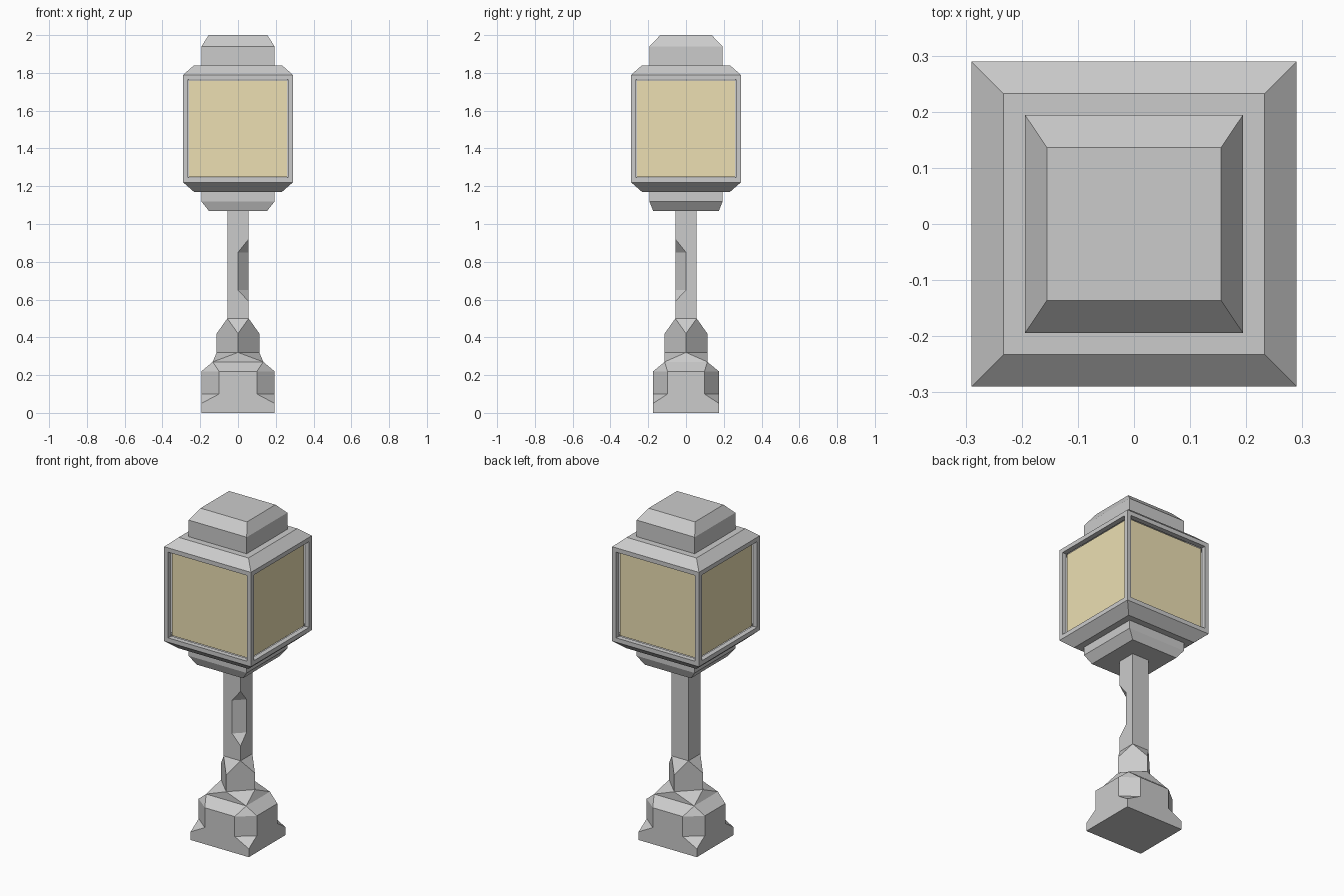
import bpy, bmesh

if "Cube" in bpy.data.objects:
    bpy.data.objects.remove(bpy.data.objects["Cube"])


def rect(x, y, z):
    return [(-x, -y, z), (x, -y, z), (x, y, z), (-x, y, z)]


def diamond(r, z):
    return [(r, 0, z), (0, r, z), (-r, 0, z), (0, -r, z)]


def cut_rect(x, y, cx, cy, z):
    # Rectangle with its four corners cut off
    return [(sx * a, sy * b, z) for sx in (-1, 1) for sy in (-1, 1)
            for a, b in ((cx, y), (x, cy))]


def bands(name, groups):
    """Stack of convex bands, welded into one closed shell."""
    bm = bmesh.new()
    for pts in groups:
        verts = [bm.verts.new(p) for p in pts]
        res = bmesh.ops.convex_hull(bm, input=verts)
        loose = [v for v in verts if v.is_valid and not v.link_faces]
        bmesh.ops.delete(bm, geom=loose, context='VERTS')
    zs = [v.co.z for v in bm.verts]
    lo, hi = min(zs), max(zs)
    # Remove the hidden caps between bands
    caps = []
    for f in bm.faces:
        fz = [v.co.z for v in f.verts]
        if max(fz) - min(fz) < 1e-5 and lo + 1e-4 < fz[0] < hi - 1e-4:
            caps.append(f)
    bmesh.ops.delete(bm, geom=caps, context='FACES')
    bmesh.ops.remove_doubles(bm, verts=bm.verts[:], dist=1e-4)
    bmesh.ops.dissolve_limit(bm, angle_limit=0.01, verts=bm.verts[:], edges=bm.edges[:])
    bmesh.ops.recalc_face_normals(bm, faces=bm.faces[:])
    return finish(name, bm)


def stack(name, rings, inset=None):
    """Loft of rectangles, optionally with recessed open side windows."""
    bm = bmesh.new()
    loops = [[bm.verts.new(p) for p in rect(*r)] for r in rings]
    bm.faces.new(loops[0][::-1])
    bm.faces.new(loops[-1])
    for a, b in zip(loops, loops[1:]):
        for i in range(4):
            j = (i + 1) % 4
            bm.faces.new((a[i], a[j], b[j], b[i]))
    bm.normal_update()
    if inset:
        sides = [f for f in bm.faces if abs(f.normal.z) < 0.01]
        bmesh.ops.inset_individual(bm, faces=sides, thickness=inset[0])
        bmesh.ops.translate(bm, vec=(0, 0, 0), verts=[])
        for f in sides:
            ext = bmesh.ops.extrude_discrete_faces(bm, faces=[f])['faces'][0]
            ext.normal_update()
            bmesh.ops.translate(bm, vec=-ext.normal * inset[1], verts=ext.verts[:])
            bmesh.ops.delete(bm, geom=[ext], context='FACES_ONLY')
    return finish(name, bm)


def finish(name, bm):
    me = bpy.data.meshes.new(name)
    bm.to_mesh(me)
    bm.free()
    ob = bpy.data.objects.new(name, me)
    bpy.context.collection.objects.link(ob)
    return ob


# Post: chipped stone base, diamond neck and square pole with one chipped corner
P, D = 0.0565, 0.113
BX, BY = 0.194, 0.174


def foot(z):
    return cut_rect(BX, BY, 0.1, 0.098, z)


def chipped(z):
    return [(-P, -P, z), (0, -P, z), (P, 0, z), (P, P, z), (-P, P, z)]


neck = rect(0.134, D, 0.27)
bands("post", [
    rect(BX, BY, 0) + rect(BX, BY, 0.05) + foot(0.1),
    foot(0.1) + foot(0.22),
    foot(0.22) + neck,
    neck + diamond(D, 0.32),
    diamond(D, 0.32) + diamond(D, 0.42),
    diamond(D, 0.42) + rect(P, P, 0.5),
    rect(P, P, 0.5) + [(P, -P, 0.59)] + chipped(0.65),
    chipped(0.65) + chipped(0.85),
    chipped(0.85) + [(P, -P, 0.92)] + rect(P, P, 1.07),
])

# Collar under the lantern
stack("lantern_collar", [(0.155, 0.174, 1.07), (0.194, 0.194, 1.12), (0.194, 0.194, 1.17)])

# Lantern frame with four recessed windows
stack("lantern_frame", [(0.233, 0.233, 1.17), (0.29, 0.29, 1.22),
                        (0.29, 0.29, 1.79), (0.233, 0.233, 1.84)], inset=(0.037, 0.03))

# Glass block behind the windows
glass = stack("lantern_glass", [(0.26, 0.26, 1.25), (0.26, 0.26, 1.76)])
mat = bpy.data.materials.new("amber_glass")
mat.diffuse_color = (0.84, 0.74, 0.45, 1)
mat.use_nodes = True
mat.node_tree.nodes["Principled BSDF"].inputs["Base Color"].default_value = mat.diffuse_color
glass.data.materials.append(mat)

# Cap on top
stack("lantern_cap", [(0.194, 0.194, 1.84), (0.194, 0.194, 1.94), (0.155, 0.136, 2.0)])
